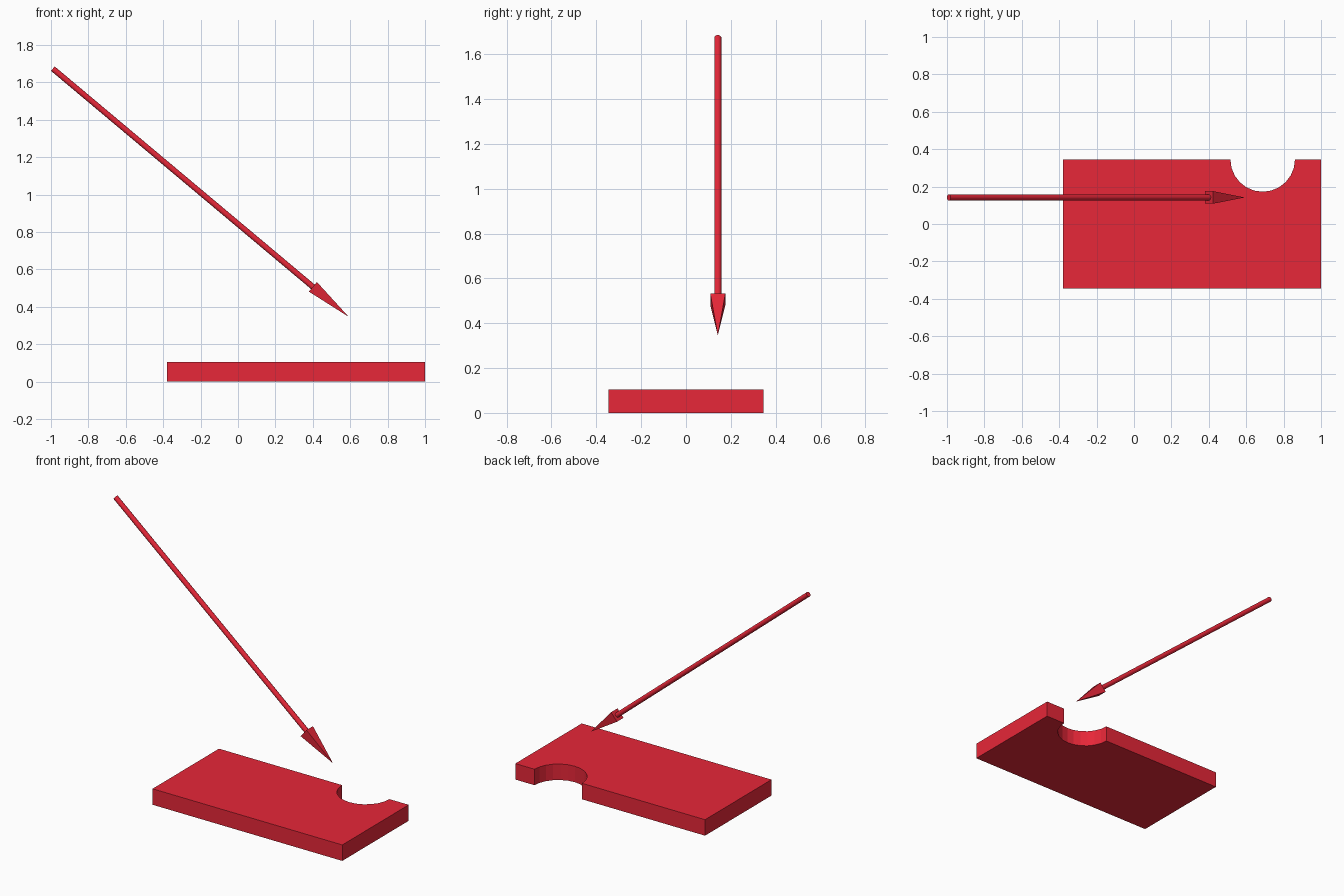
import bpy, bmesh, math
from mathutils import Vector

if "Cube" in bpy.data.objects:
    bpy.data.objects.remove(bpy.data.objects["Cube"])

red = bpy.data.materials.new("red")
red.diffuse_color = (0.8, 0.02, 0.04, 1)
red.use_nodes = True
red.node_tree.nodes["Principled BSDF"].inputs["Base Color"].default_value = red.diffuse_color


def finish(name, bm):
    bmesh.ops.recalc_face_normals(bm, faces=bm.faces)
    mesh = bpy.data.meshes.new(name)
    bm.to_mesh(mesh)
    bm.free()
    mesh.materials.append(red)
    obj = bpy.data.objects.new(name, mesh)
    bpy.context.collection.objects.link(obj)
    return obj


def tapered_bar(name, start, end, r1, r2, sides, turn=0.0):
    """Prism or pyramid running from start to end."""
    axis = end - start
    bm = bmesh.new()
    bmesh.ops.create_cone(bm, cap_ends=True, segments=sides,
                          radius1=r1, radius2=r2, depth=axis.length)
    bmesh.ops.remove_doubles(bm, verts=bm.verts, dist=1e-5)
    obj = finish(name, bm)
    # local x stays in the vertical plane of the arrow
    z = axis.normalized()
    y = Vector((0, 1, 0))
    x = y.cross(z)
    c, s = math.cos(turn), math.sin(turn)
    mid = (start + end) / 2
    for v in obj.data.vertices:
        p = v.co.copy()
        v.co = mid + x * (p.x * c - p.y * s) + y * (p.x * s + p.y * c) + z * p.z
    return obj


# Plate with a half-round notch in its back edge
X0, X1, D, H = -0.38, 1.0, 0.345, 0.105
NOTCH_X, NOTCH_R, STEPS = 0.688, 0.1725, 12
outline = [(X0, D), (X0, -D), (X1, -D), (X1, D)]
for i in range(STEPS + 1):
    a = -math.pi * i / STEPS
    outline.append((NOTCH_X + NOTCH_R * math.cos(a), D + NOTCH_R * math.sin(a)))
bm = bmesh.new()
base = bm.faces.new([bm.verts.new((x, y, 0)) for x, y in outline])
top = bmesh.ops.extrude_face_region(bm, geom=[base], use_keep_orig=True)
bmesh.ops.translate(bm, vec=(0, 0, H),
                    verts=[g for g in top["geom"] if isinstance(g, bmesh.types.BMVert)])
finish("notched_plate", bm)

# Arrow pointing down at the plate
tail = Vector((-0.99, 0.142, 1.673))
tip = Vector((0.592, 0.142, 0.346))
neck = tip + (tail - tip).normalized() * 0.25
shaft = tapered_bar("arrow_shaft", tail, neck, 0.016, 0.016, 12, math.pi / 12)
tapered_bar("arrow_head", neck, tip, 0.0335 * math.sqrt(2), 0, 4, math.pi / 4)

# Round shaft is smooth, with crisp ends
bpy.context.view_layer.objects.active = shaft
shaft.select_set(True)
bpy.ops.object.shade_smooth_by_angle(angle=math.radians(40))
